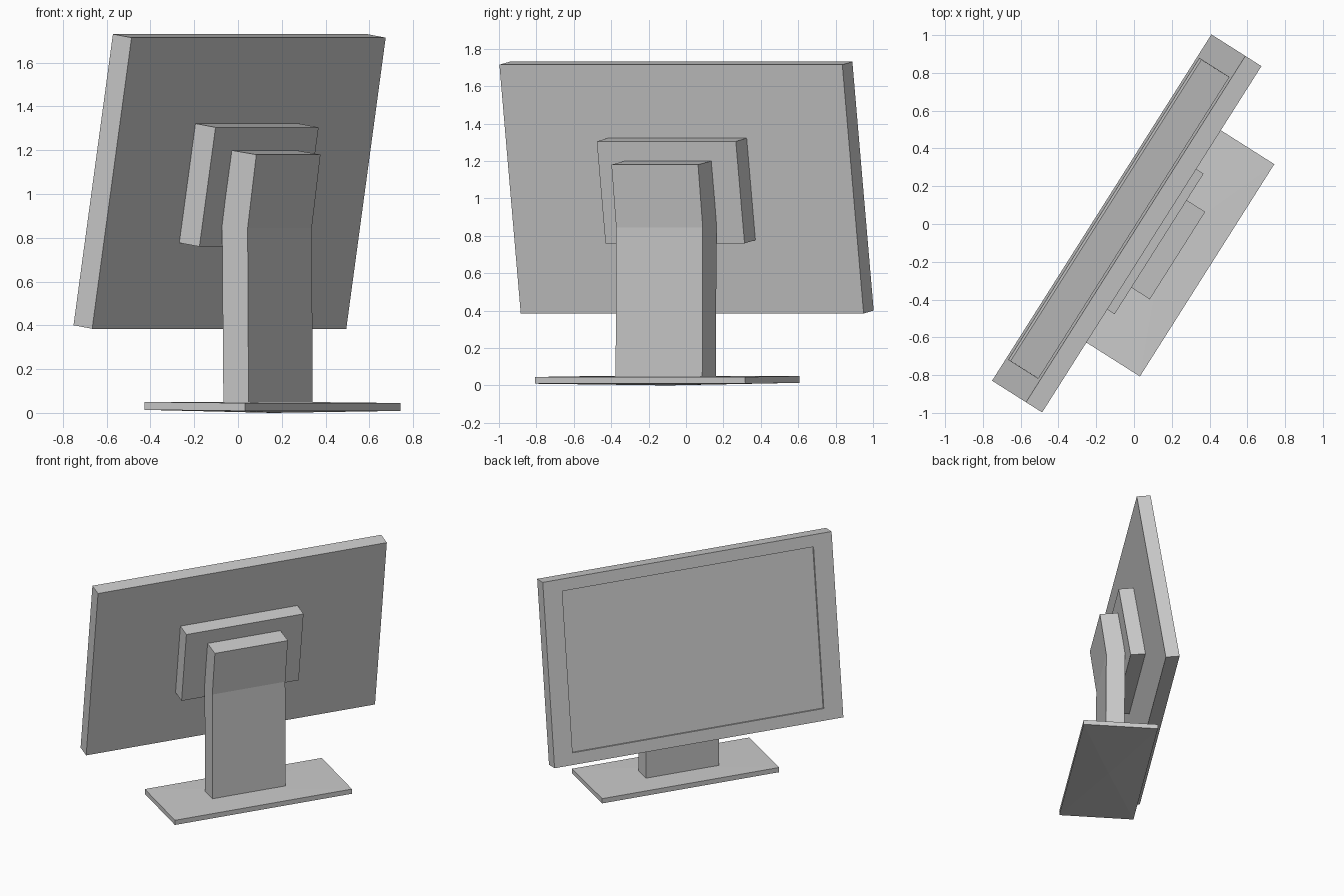
import bpy, bmesh, math
from mathutils import Matrix, Vector

if "Cube" in bpy.data.objects:
    bpy.data.objects.remove(bpy.data.objects["Cube"])

# Local frame: +x = towards the rear of the monitor, y = along its width, z = up
TURN = Matrix.Rotation(math.radians(-32.35), 4, 'Z')
TILT = Matrix.Translation((-0.034, -0.018, 1.0575)) @ Matrix.Rotation(math.radians(9.1), 4, 'Y')


def box(size):
    bm = bmesh.new()
    bmesh.ops.create_cube(bm, size=1)
    bmesh.ops.scale(bm, vec=size, verts=bm.verts)
    return bm


def facing(bm, direction):
    bm.normal_update()
    return max(bm.faces, key=lambda f: f.normal.dot(Vector(direction)))


def finish(bm, name, local):
    bm.transform(TURN @ local)
    bmesh.ops.recalc_face_normals(bm, faces=bm.faces)
    me = bpy.data.meshes.new(name)
    bm.to_mesh(me)
    bm.free()
    ob = bpy.data.objects.new(name, me)
    bpy.context.collection.objects.link(ob)
    return ob


# Display panel with a shallow recessed screen
bm = box((0.102, 2.17, 1.347))
face = facing(bm, (-1, 0, 0))
bmesh.ops.inset_individual(bm, faces=[face], thickness=0.05)
for v in face.verts:
    v.co.y = math.copysign(2.17 / 2 * 0.87, v.co.y)
    v.co.z = math.copysign(1.347 / 2 * 0.87, v.co.z)
bmesh.ops.inset_individual(bm, faces=[face], thickness=0.001)
bmesh.ops.translate(bm, vec=(0.013, 0, 0), verts=face.verts)
finish(bm, "display_panel", TILT)

# Mounting block on the back of the panel
finish(box((0.112, 0.88, 0.552)), "mounting_block",
       TILT @ Matrix.Translation((0.105, 0, 0)))

# Neck: bent side profile (x, z) extruded across the width
profile = [(0.106, 0.04), (0.242, 0.04), (0.237, 0.845),
           (0.284, 1.18), (0.148, 1.20), (0.099, 0.855)]
bm = bmesh.new()
side = bm.faces.new([bm.verts.new((x, -0.292, z)) for x, z in profile])
ext = bmesh.ops.extrude_face_region(bm, geom=[side])
bmesh.ops.translate(bm, vec=(0, 0.548, 0),
                    verts=[g for g in ext["geom"] if isinstance(g, bmesh.types.BMVert)])
finish(bm, "neck", Matrix.Identity(4))

# Base plate, very slightly domed above and below
bm = box((0.543, 1.33, 0.036))
for s, bulge in ((1, 0.004), (-1, 0.0115)):
    poked = bmesh.ops.poke(bm, faces=[facing(bm, (0, 0, s))])
    bmesh.ops.translate(bm, vec=(0, 0, s * bulge), verts=poked["verts"])
finish(bm, "base_plate", Matrix.Translation((0.1865, 0, 0.0295))
       @ Matrix.Rotation(math.radians(0.5), 4, 'Y'))
